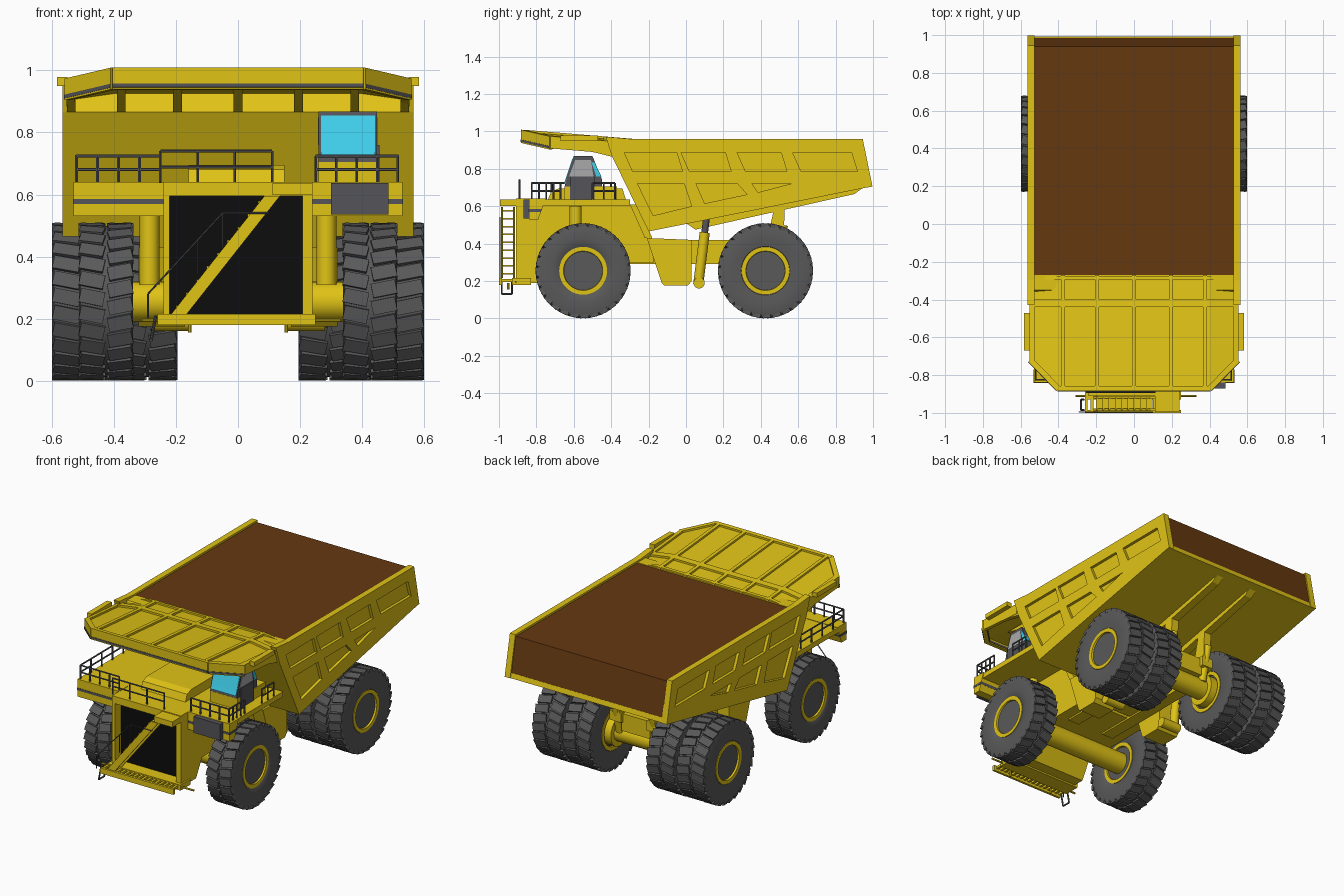
import bpy, bmesh, math
from mathutils import Vector, Matrix

if "Cube" in bpy.data.objects:
    bpy.data.objects.remove(bpy.data.objects["Cube"])

def mat(name, c):
    m = bpy.data.materials.new(name)
    m.diffuse_color = (*c, 1)
    m.use_nodes = True
    m.node_tree.nodes["Principled BSDF"].inputs["Base Color"].default_value = m.diffuse_color
    return m

YEL = mat("yellow", (.75, .55, .008))
DIRT = mat("dirt", (.13, .04, .005))
TYRE = mat("rubber", (.1, .1, .1))
BLACK = mat("black", (.004, .004, .004))
DARK = mat("dark_grey", (.09, .09, .1))
GLASS = mat("glass", (.05, .62, .83))
PALE = mat("pale_glass", (.4, .4, .4))

def finish(bm, name, m, smooth=False):
    bmesh.ops.recalc_face_normals(bm, faces=bm.faces)
    me = bpy.data.meshes.new(name)
    bm.to_mesh(me)
    bm.free()
    o = bpy.data.objects.new(name, me)
    bpy.context.collection.objects.link(o)
    me.materials.append(m)
    if smooth:
        bpy.ops.object.select_all(action='DESELECT')
        o.select_set(True)
        bpy.context.view_layer.objects.active = o
        bpy.ops.object.shade_smooth_by_angle(angle=math.radians(35))
    return o

def add_prism(bm, pts, vec):
    f = bm.faces.new([bm.verts.new(p) for p in pts])
    r = bmesh.ops.extrude_face_region(bm, geom=[f], use_keep_orig=True)
    bmesh.ops.translate(bm, vec=vec, verts=[v for v in r['geom'] if isinstance(v, bmesh.types.BMVert)])

def prism(name, pts, vec, m=YEL):
    bm = bmesh.new()
    add_prism(bm, pts, vec)
    return finish(bm, name, m)

def side(name, prof, x0, x1, m=YEL):
    """(y, z) profile extruded along x"""
    return prism(name, [(x0, y, z) for y, z in prof], (x1 - x0, 0, 0), m)

def boxes(name, lst, m=YEL):
    bm = bmesh.new()
    for x0, x1, y0, y1, z0, z1 in lst:
        add_prism(bm, [(x0, y0, z0), (x1, y0, z0), (x1, y1, z0), (x0, y1, z0)], (0, 0, z1 - z0))
    return finish(bm, name, m)

def tubes(name, segs, r, m=DARK, n=8):
    bm = bmesh.new()
    for a, b in segs:
        a, b = Vector(a), Vector(b)
        d = b - a
        bmesh.ops.create_cone(bm, cap_ends=True, segments=n, radius1=r, radius2=r, depth=d.length,
            matrix=Matrix.Translation((a + b) / 2) @ d.to_track_quat('Z', 'Y').to_matrix().to_4x4())
    return finish(bm, name, m, True)

def add_lathe(bm, prof, n=48):
    rings = [[bm.verts.new((x, r * math.cos(t), r * math.sin(t)))
              for t in (2 * math.pi * i / n for i in range(n))] for x, r in prof]
    for a, b in zip(rings, rings[1:]):
        for i in range(n):
            j = (i + 1) % n
            bm.faces.new((a[i], a[j], b[j], b[i]))
    for r in (rings[0], rings[-1]):
        bm.faces.new(r)

# wheels: tyre with tread lugs plus dished rim
def wheel(name, x, y, h):
    bm = bmesh.new()
    add_lathe(bm, [(-h*.85, .12), (-h*.95, .13), (-h, .17), (-h, .22), (-h*.94, .243),
                   (h*.94, .243), (h, .22), (h, .17), (h*.95, .13), (h*.85, .12)])
    n = 28
    for i in range(n):
        for s in (-1, 1):
            a = 2 * math.pi * (i + s * .25) / n
            bmesh.ops.create_cube(bm, size=1, matrix=Matrix.Rotation(a, 4, 'X')
                @ Matrix.Translation((s*h*.52, 0, .2435)) @ Matrix.Rotation(s*.2, 4, 'Z')
                @ Matrix.Diagonal((h*.9, .046, .019, 1)))
    finish(bm, name + "_tyre", TYRE, True).location = (x, y, .255)
    bm = bmesh.new()
    add_lathe(bm, [(-h*.6, .1), (-h*.97, .105), (-h*.97, .128), (h*.97, .128), (h*.97, .105), (h*.6, .1)])
    finish(bm, name + "_rim", YEL, True).location = (x, y, .255)

for s, n in ((-1, "left"), (1, "right")):
    wheel(n + "_front", s*.425, -.55, .0875)
    wheel(n + "_rear_inner", s*.292, .425, .0965)
    wheel(n + "_rear_outer", s*.502, .425, .0965)

# axles and suspension
tubes("front_axle", [((-.37, -.55, .255), (.37, -.55, .255))], .065, YEL, 24)
tubes("rear_axle", [((-.45, .425, .255), (.45, .425, .255))], .062, YEL, 24)
tubes("axle_flanges", [((s*.16, .425, .255), (s*.21, .425, .255)) for s in (-1, 1)], .095, YEL, 24)
tubes("front_struts", [((s*.285, -.59, .31), (s*.285, -.59, .6)) for s in (-1, 1)], .032, YEL, 20)
tubes("rear_struts", [((s*.13, .47, .28), (s*.13, .52, .5)) for s in (-1, 1)], .025, YEL, 16)
tubes("hoist_barrels", [((s*.25, .065, .18), (s*.25, .1, .46)) for s in (-1, 1)], .027, YEL, 16)
tubes("hoist_eyes", [((s*.15, .07, .19), (s*.28, .07, .19)) for s in (-1, 1)], .03, YEL, 16)
tubes("hoist_rods", [((s*.25, .1, .46), (s*.25, .11, .54)) for s in (-1, 1)], .018, DARK, 16)

# chassis
side("engine_body", [(-.83, .19), (-.83, .61), (-.28, .61), (-.2, .43), (-.17, .3), (-.7, .3), (-.76, .19)], -.24, .24)
for s in (-1, 1):
    side("frame_rail", [(-.4, .29), (-.4, .42), (.52, .42), (.52, .36), (.3, .29)], s*.09, s*.17)
    side("side_tank", [(-.21, .43), (-.13, .19), (-.115, .175), (.01, .175), (.03, .2), (.03, .42)], s*.17, s*.32)
    side("bed_pivot", [(.43, .4), (.52, .4), (.53, .63), (.48, .63)], s*.1, s*.15)
    side("deck_bracket", [(-.3, .61), (-.26, .61), (-.18, .43), (-.22, .43)], s*.24, s*.31)
boxes("cross_members", [(-.1, .1, y, y + .1, .3, .41) for y in (-.15, .08, .4)])

# radiator, stairs and front platforms
boxes("radiator_panel", [(-.22, .21, -.85, -.83, .21, .6)], BLACK)
boxes("radiator_frame", [(-.24, -.22, -.91, -.83, .2, .6), (.207, .24, -.91, -.83, .2, .6),
                         (-.24, .24, -.91, -.83, .595, .64), (-.26, .25, -.92, -.83, .18, .215)])
boxes("lower_platform", [(-.26, .25, -1, -.985, .18, .215), (-.26, .25, -.93, -.91, .18, .215)]
      + [(-.26 + i*.03, -.245 + i*.03, -.99, -.92, .195, .21) for i in range(17)])
boxes("upper_platform", [(.11, .24, -.995, -.9, .6, .635)])
for y in (-.99, -.925):
    prism("stair_stringer", [(-.215, y, .215), (-.165, y, .215), (.135, y, .595), (.085, y, .595)], (0, .012, 0))
boxes("stair_steps", [(-.2 + i*.033, -.165 + i*.033, -.985, -.92, .235 + i*.042, .243 + i*.042) for i in range(9)])
path = [(-.29, .2), (-.29, .28), (-.05, .54), (.1, .54)]
tubes("stair_handrail", [((a[0], -.995, a[1]), (b[0], -.995, b[1])) for a, b in zip(path, path[1:])]
      + [((x, -.995, z - .11), (x, -.995, z)) for x, z in ((-.13, .453), (-.05, .54))], .003, DARK, 6)
tubes("hanging_step", [((-.28, y, .13), (-.265, y, .21)) for y in (-.985, -.93)] + [((-.28, -.985, .13), (-.28, -.93, .13))], .005)
tubes("platform_feet", [((x, -.95, .155), (x, -.95, .19)) for x in (-.155, .155)], .006, YEL)
tubes("platform_arms", [((-.31, y, .195), (.33, y, .195)) for y in (-.91,)], .006, YEL)

# deck, fascias and hood
boxes("deck", [(-.53, .525, -.83, -.3, .605, .637)])
for s in (-1, 1):
    side("deck_fascia", [(-.84, .53), (-.84, .64), (-.75, .64), (-.79, .53)], s*.24, s*.53)
    side("fascia_stripe", [(-.842, .57), (-.842, .585), (-.77, .585), (-.775, .57)], s*.24, s*.532, DARK)
boxes("electric_box", [(.3, .485, -.87, -.84, .535, .637)], DARK)
side("hood", [(-.74, .63), (-.72, .68), (-.68, .695), (-.34, .695), (-.32, .63)], -.16, .15)

# railings
def rail(name, pts, h, n):
    segs = []
    for a, b in zip(pts, pts[1:]):
        a, b = Vector((*a, .637)), Vector((*b, .637))
        for k in (.5, 1):
            segs.append((a + Vector((0, 0, h*k)), b + Vector((0, 0, h*k))))
        for i in range(n + 1):
            p = a.lerp(b, i / n)
            segs.append((p, p + Vector((0, 0, h))))
    tubes(name, segs, .005, DARK, 6)

rail("left_railing", [(-.25, -.825), (-.52, -.825), (-.52, -.4)], .087, 4)
rail("right_railing", [(.25, -.825), (.515, -.825), (.515, -.67)], .087, 4)
rail("rear_right_railing", [(.515, -.5), (.515, -.38)], .087, 2)
rail("centre_railing", [(-.25, -.89), (.11, -.89)], .103, 3)

# cab
boxes("cab_base", [(.26, .45, -.65, -.37, .635, .705)])
boxes("cab_door", [(.44, .456, -.62, -.49, .625, .76)], DARK)
side("cab_shell", [(-.65, .7), (-.64, .745), (-.6, .868), (-.5, .868), (-.45, .745), (-.45, .7)], .26, .447, DARK)
side("windscreen", [(-.653, .72), (-.643, .747), (-.607, .855), (-.59, .855), (-.63, .72)], .268, .442, GLASS)
side("rear_window", [(-.505, .835), (-.49, .835), (-.452, .76), (-.48, .76)], .257, .45, GLASS)
side("side_windows", [(-.625, .76), (-.592, .848), (-.508, .848), (-.495, .76)], .257, .45, PALE)

# bed side walls with recessed panels
wall = [(-.43, .972), (-.3, .96), (.945, .96), (.997, .705), (.965, .7), (-.2, .465), (-.395, .866)]
def slanted(a, b, d=.045):
    return [(a, .888), (b, .888), (b + d*.7, .786), (a + d, .786)]
panels = [slanted(-.33, -.05), slanted(-.027, .21), slanted(.273, .508), slanted(.57, .885),
          [(-.26, .722), (-.01, .722), (.03, .6), (-.175, .55)],
          [(.053, .722), (.273, .722), (.326, .663), (.1, .615)],
          [(.353, .722), (.567, .722), (.385, .674)]]
for s, n in ((-1, "left"), (1, "right")):
    w = side(n + "_bed_wall", wall, s*.527, s*.565)
    bm = bmesh.new()
    for p in panels:
        add_prism(bm, [(s*.547, y, z) for y, z in p], (s*.05, 0, 0))
    cut = finish(bm, "panel_cutter", YEL)
    cut.hide_render = True
    md = w.modifiers.new("panels", 'BOOLEAN')
    md.operation, md.object, md.solver = 'DIFFERENCE', cut, 'EXACT'
    bpy.context.view_layer.objects.active = w
    bpy.ops.object.modifier_apply(modifier="panels")
    bpy.data.objects.remove(cut)
    side("floor_beam", [(0, .51), (.94, .695), (.9, .665), (.05, .475)], s*.1, s*.15)
side("bed_floor", [(-.395, .866), (-.35, .95), (-.27, .95), (-.13, .52), (.985, .735), (.993, .705),
                   (.965, .7), (-.2, .465)], -.53, .53)
side("load", [(-.27, .948), (.94, .948), (.985, .73), (-.13, .51)], -.528, .528, DIRT)

# canopy: sloped plate with drooping wings, lip and ribs
def zc(x, y):
    return .963 + (-.315 - y)*.083 - max(0, abs(x) - .4)*.15

def plate(name, xy, lift, depth, m=YEL):
    return prism(name, [(x, y, zc(x, y) + lift) for x, y in xy], (0, 0, -depth), m)

plate("canopy_plate", [(-.4, -.87), (.4, -.87), (.4, -.27), (-.4, -.27)], -.012, .03)
def strip(name, a, b, w, lift, depth, m=YEL):
    a, b = Vector(a), Vector(b)
    d = (b - a).normalized()
    n = Vector((-d.y, d.x)) * w / 2
    plate(name, [a - n, b - n, b + n, a + n], lift, depth, m)

for s in (-1, 1):
    plate("canopy_wing", [(s*.4, -.87), (s*.545, -.72), (s*.545, -.27), (s*.4, -.27)], -.012, .03)
    strip("canopy_corner_lip", (s*.4, -.872), (s*.548, -.72), .03, 0, .07)
    strip("canopy_corner_stripe", (s*.4, -.872), (s*.548, -.72), .035, -.052, .012, DARK)
    strip("canopy_side_lip", (s*.54, -.73), (s*.54, -.42), .026, 0, .065)
    for y in (-.43, -.41, -.285):
        strip("wing_rib", (s*.4, y), (s*.55, y), .02, 0, .03)
    boxes("canopy_ear", [(min(s*.55, s*.583), max(s*.55, s*.583), -.67, -.47, .95, .978)])
strip("canopy_front_lip", (-.405, -.87), (.405, -.87), .026, 0, .07)
strip("canopy_front_stripe", (-.405, -.87), (.405, -.87), .032, -.052, .012, DARK)
for y in (-.43, -.41, -.285):
    strip("canopy_cross_rib", (-.4, y), (.4, y), .02, 0, .03)
for x in (-.537, -.376, -.195, 0, .195, .376, .537):
    strip("canopy_rib", (x, -.86 if abs(x) < .5 else -.72), (x, -.27), .022, 0, .03)
    side("canopy_gusset", [(-.7, .94), (-.59, .912), (-.4, .866), (-.36, .866), (-.36, .935)], x - .014, x + .014)
